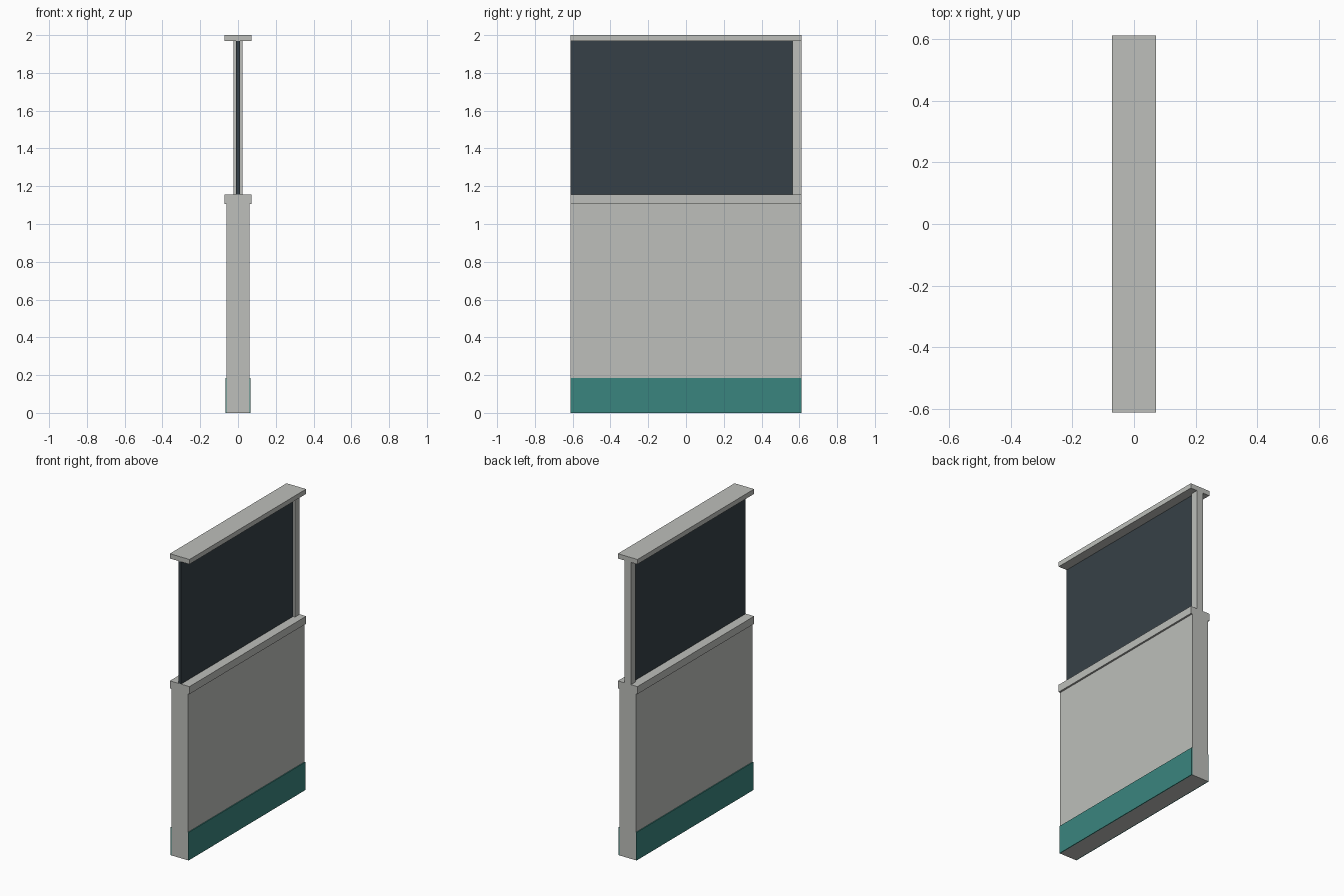
import bpy
import bmesh

if "Cube" in bpy.data.objects:
    bpy.data.objects.remove(bpy.data.objects["Cube"])


def material(name, rgb):
    m = bpy.data.materials.new(name)
    m.diffuse_color = (*rgb, 1.0)
    m.use_nodes = True
    m.node_tree.nodes["Principled BSDF"].inputs["Base Color"].default_value = m.diffuse_color
    return m


GREY = material("warm light grey", (0.51, 0.52, 0.495))
TEAL = material("teal", (0.042, 0.235, 0.210))
GLASS = material("dark slate glass", (0.037, 0.051, 0.063))


def box(name, x, y, z, mat):
    """Axis-aligned box from (min, max) ranges."""
    bm = bmesh.new()
    bmesh.ops.create_cube(bm, size=1.0)
    for v in bm.verts:
        v.co = [r[0] + (c + 0.5) * (r[1] - r[0]) for c, r in zip(v.co, (x, y, z))]
    mesh = bpy.data.meshes.new(name)
    bm.to_mesh(mesh)
    bm.free()
    mesh.materials.append(mat)
    ob = bpy.data.objects.new(name, mesh)
    bpy.context.collection.objects.link(ob)
    return ob


HALF = 0.612
SPAN = (-HALF, HALF)

# Solid lower partition
box("lower_wall", (-0.06, 0.06), SPAN, (0, 1.106), GREY)

# Skirting plate, mirrored to both faces of the wall
skirting = box("skirting", (0.06, 0.066), SPAN, (0, 0.186), TEAL)
skirting.modifiers.new("both_sides", 'MIRROR').use_axis[0] = True

# Ledge on the wall and rail along the top
box("ledge", (-0.072, 0.072), SPAN, (1.106, 1.156), GREY)
box("top_rail", (-0.072, 0.072), SPAN, (1.968, 2.0), GREY)

# Single post at the back end, glass filling the rest
box("post", (-0.024, 0.024), (0.563, HALF), (1.156, 1.968), GREY)
box("glass_pane", (-0.01, 0.01), (-HALF, 0.563), (1.156, 1.968), GLASS)
